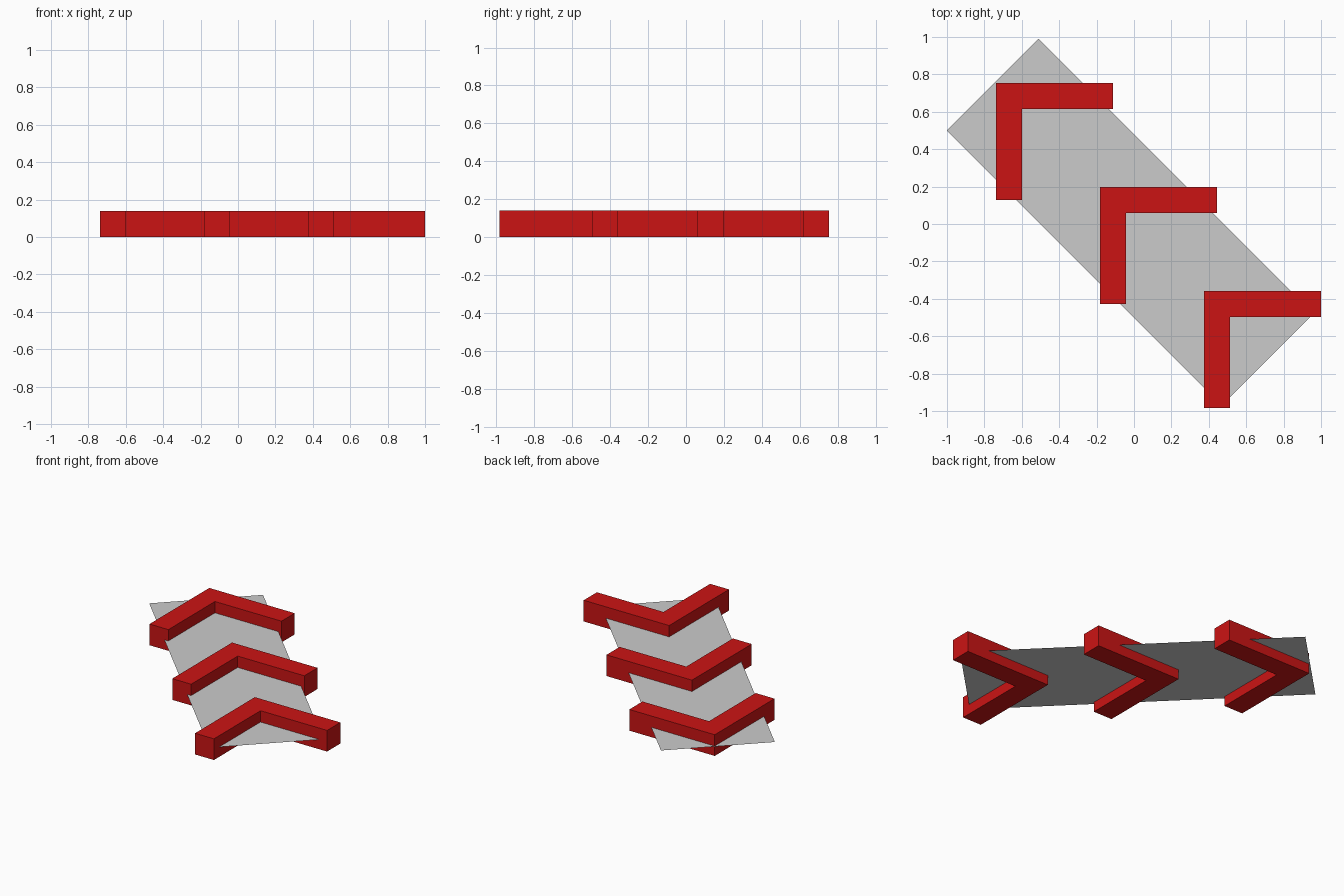
import bpy, bmesh

if "Cube" in bpy.data.objects:
    bpy.data.objects.remove(bpy.data.objects["Cube"])

red = bpy.data.materials.new("red")
red.diffuse_color = (0.6, 0.007, 0.007, 1)
red.use_nodes = True
red.node_tree.nodes["Principled BSDF"].inputs["Base Color"].default_value = red.diffuse_color


def flat_shape(name, outline, z, height=0.0, mat=None):
    """Flat polygon at z, extruded upward if height is given."""
    bm = bmesh.new()
    face = bm.faces.new([bm.verts.new((x, y, z)) for x, y in outline])
    if height:
        top = bmesh.ops.extrude_face_region(bm, geom=[face], use_keep_orig=True)
        verts = [g for g in top["geom"] if isinstance(g, bmesh.types.BMVert)]
        bmesh.ops.translate(bm, verts=verts, vec=(0, 0, height))
        bmesh.ops.recalc_face_normals(bm, faces=bm.faces)
    me = bpy.data.meshes.new(name)
    bm.to_mesh(me)
    bm.free()
    if mat:
        me.materials.append(mat)
    ob = bpy.data.objects.new(name, me)
    bpy.context.collection.objects.link(ob)
    return ob


# Thin backing panel, turned 45 degrees
flat_shape("panel", [(-1, 0.5), (0.47, -0.97), (0.96, -0.48), (-0.51, 0.99)], 0.065)

# Three L-shaped chevrons stepping along the diagonal
arm, width, height = 0.625, 0.138, 0.14
outline = [(0, 0), (0, -arm), (width, -arm), (width, -width), (arm, -width), (arm, 0)]
for i in range(3):
    x, y = -0.738 + 0.556 * i, 0.754 - 0.556 * i
    flat_shape(f"chevron_{i + 1}", [(x + a, y + b) for a, b in outline], 0, height, red)
